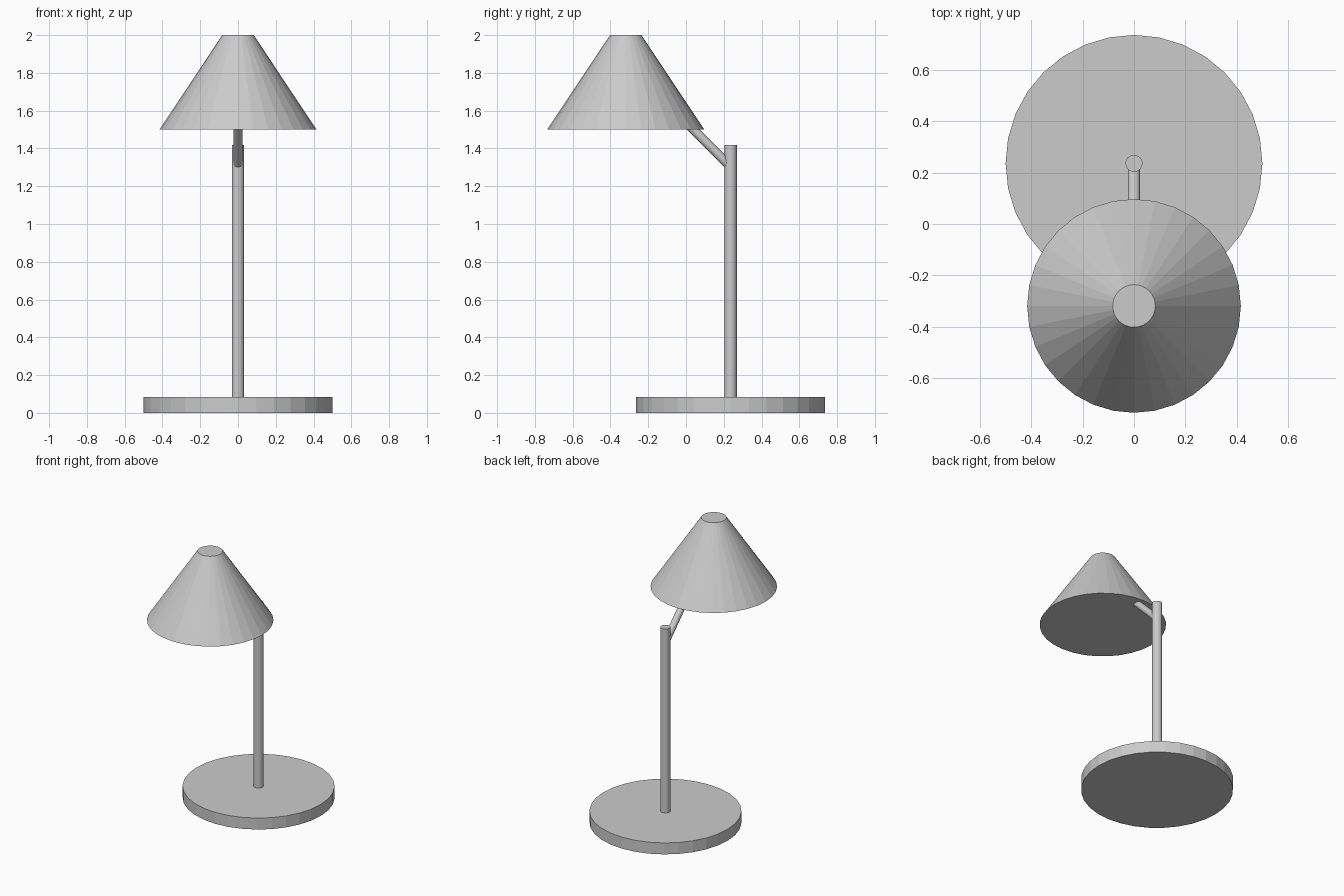
import bpy
from mathutils import Vector

if "Cube" in bpy.data.objects:
    bpy.data.objects.remove(bpy.data.objects["Cube"])

SIDES = 32
POST_Y = 0.236
SHADE_Y = -0.319


def rod(name, start, end, r1, r2=None, sides=SIDES):
    """Flat-faced cylinder or truncated cone between two points."""
    start, end = Vector(start), Vector(end)
    axis = end - start
    bpy.ops.mesh.primitive_cone_add(
        vertices=sides, radius1=r1, radius2=r1 if r2 is None else r2,
        depth=axis.length, location=(start + end) / 2,
        rotation=axis.to_track_quat('Z', 'Y').to_euler())
    obj = bpy.context.object
    obj.name = name
    return obj


# Round foot
rod("base", (0, POST_Y, 0), (0, POST_Y, 0.083), 0.5)

# Upright post
rod("post", (0, POST_Y, 0.083), (0, POST_Y, 1.417), 0.033)

# Slanted arm from the post up into the shade
rod("arm", (0, POST_Y, 1.302), (0, POST_Y - 0.4, 1.702), 0.024)

# Closed conical shade
rod("shade", (0, SHADE_Y, 1.5), (0, SHADE_Y, 2.0), 0.416, 0.083)
